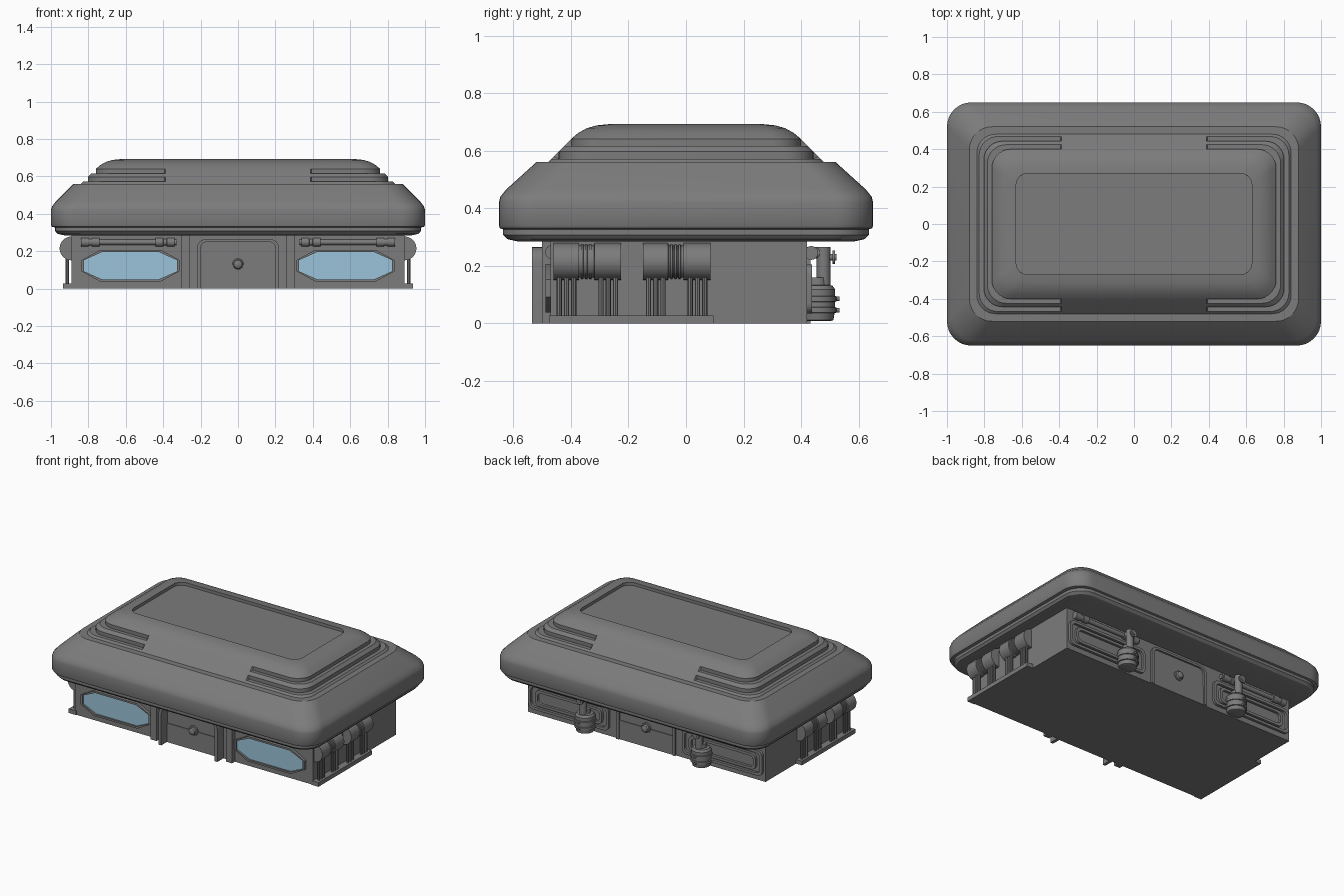
import bpy, bmesh, math
from mathutils import Vector

if "Cube" in bpy.data.objects:
    bpy.data.objects.remove(bpy.data.objects["Cube"])


def material(name, rgb):
    m = bpy.data.materials.new(name)
    m.diffuse_color = (*rgb, 1)
    m.use_nodes = True
    m.node_tree.nodes["Principled BSDF"].inputs["Base Color"].default_value = m.diffuse_color
    return m


GREY = material("grey_metal", (0.2, 0.2, 0.2))
BLUE = material("window_blue", (0.33, 0.55, 0.70))


def finish(name, bm, mat=GREY):
    bmesh.ops.recalc_face_normals(bm, faces=bm.faces)
    me = bpy.data.meshes.new(name)
    bm.to_mesh(me)
    bm.free()
    me.materials.append(mat)
    ob = bpy.data.objects.new(name, me)
    bpy.context.collection.objects.link(ob)
    return ob


def loft(name, rings, mat=GREY, caps=True, closed=True, loop=False):
    """Skin rings of equal point count; loop joins the last ring to the first."""
    bm = bmesh.new()
    vs = [[bm.verts.new(p) for p in r] for r in rings]
    n = len(vs[0])
    pairs = list(zip(vs, vs[1:])) + ([(vs[-1], vs[0])] if loop else [])
    for a, b in pairs:
        for i in range(n if closed else n - 1):
            j = (i + 1) % n
            bm.faces.new((a[i], a[j], b[j], b[i]))
    if caps and not loop:
        bm.faces.new(vs[0])
        bm.faces.new(vs[-1])
    if not closed:
        for i in (0, n - 1):
            bm.faces.new([r[i] for r in vs])
    return finish(name, bm, mat)


def box(name, x0, x1, y0, y1, z0, z1, mat=GREY):
    return loft(name, [[(x0, y0, z), (x1, y0, z), (x1, y1, z), (x0, y1, z)] for z in (z0, z1)], mat)


def lathe(name, origin, axis, profile, n=24):
    """Solid of revolution from (distance, radius) pairs along an axis."""
    q = Vector((0, 0, 1)).rotation_difference(Vector(axis))
    o = Vector(origin)
    return loft(name, [[o + q @ Vector((r * math.cos(math.tau * i / n), r * math.sin(math.tau * i / n), t))
                        for i in range(n)] for t, r in profile])


def rod(name, p0, p1, r, n=12):
    d = Vector(p1) - Vector(p0)
    return lathe(name, p0, d.normalized(), [(0, r), (d.length, r)], n)


def round_rect(hx, hy, r, n=8):
    """Rounded rectangle with extra points on the long sides where the grooves stop."""
    pts = []
    for k, (sx, sy) in enumerate([(1, 1), (-1, 1), (-1, -1), (1, -1)]):
        for i in range(n + 1):
            a = math.pi / 2 * (k + i / n)
            pts.append((sx * (hx - r) + r * math.cos(a), sy * (hy - r) + r * math.sin(a)))
        if k in (0, 2):
            pts += [(sx * x, sy * hy) for x in (0.393, 0.387, -0.387, -0.393)]
    return pts


def frame(name, outer, inner, y0, y1, closed=True):
    """Raised frame between two outlines in x/z."""
    rings = [[(x, y, z) for x, z in o] for o, y in ((outer, y0), (outer, y1), (inner, y1), (inner, y0))]
    return loft(name, rings, closed=closed, loop=True)


# Roof: lower rim, sloped shoulder and ledge
rings = []
for hx, hy, r, z in [(.93, .585, .10, .285), (.965, .62, .12, .293), (.978, .635, .13, .308),
                     (.978, .635, .13, .327), (.995, .647, .13, .331), (1, .65, .13, .342),
                     (1, .65, .13, .42), (.994, .645, .13, .44), (.975, .625, .13, .465),
                     (.88, .52, .12, .56), (.84, .48, .10, .56)]:
    rings.append([(x, y, z) for x, y in round_rect(hx, hy, r)])
# Roof: stepped upper slope, left plain at the middle of front and back
for ins, z, plain_ins, plain_z in [(.012, .572, .012, .572), (.037, .572, .02, .58), (.037, .597, .037, .597),
                                   (.056, .616, .056, .616), (.08, .616, .065, .625), (.08, .64, .08, .64)]:
    cut = round_rect(.84 - ins, .48 - ins, .10)
    plain = round_rect(.84 - plain_ins, .48 - plain_ins, .10)
    rings.append([(c[0], c[1], z) if abs(c[0]) > .39 else (p[0], p[1], plain_z) for c, p in zip(cut, plain)])
# Roof: rounded crown with sunken top panel
for ins, r, z in [(.105, .09, .661), (.135, .08, .678), (.17, .07, .688), (.21, .06, .692), (.2101, .06, .672)]:
    rings.append([(x, y, z) for x, y in round_rect(.84 - ins, .48 - ins, r)])
loft("roof", rings)

# Main body
box("body", -.89, .89, -.47, .42, 0, .29)


def arch(h, top, r, n=6):
    pts = [(-h, 0)]
    for k, cx in ((0, -h + r), (1, h - r)):
        for i in range(n + 1):
            a = math.pi - math.pi / 2 * (k + i / n)
            pts.append((cx + r * math.cos(a), top - r + r * math.sin(a)))
    return pts + [(h, 0)]


# Front and back doors with arched frames and knobs
for side, wall, out in (("front", -.47, -.535), ("back", .42, .432)):
    s = -1 if side == "front" else 1
    frame(side + "_door_arch", arch(.22, .265, .05), arch(.2, .25, .035), wall - s * .01, out, closed=False)
    ya, yb = sorted((wall - s * .01, wall + s * .005))
    box(side + "_door_lower_panel", -.2, .2, ya, yb, 0, .128)
    lathe(side + "_door_knob", (0, wall, .13), (0, s, 0),
          [(0, .033), (.012, .033), (.014, .026), (.026, .022), (.033, .01)], 16)


def hexagon(cx, hw, z0, z1, ch):
    m = (z1 - z0) / 2 - .035
    c = (z0 + z1) / 2
    return [(cx - hw + ch, z0), (cx + hw - ch, z0), (cx + hw, c - .03), (cx + hw, c + .03),
            (cx + hw - ch, z1), (cx - hw + ch, z1), (cx - hw, c + .03), (cx - hw, c - .03)]


for s in (-1, 1):
    side = "left" if s < 0 else "right"
    # Front pilaster
    a, b = sorted((s * .26, s * .305))
    box(side + "_pilaster", a, b, -.5, -.46, 0, .29)

    # Front window: frame and glass
    cx = s * .575
    frame(side + "_window_frame", hexagon(cx, .262, .038, .207, .10), hexagon(cx, .248, .05, .195, .095), -.465, -.488)
    glass = hexagon(cx, .25, .048, .197, .095)
    loft(side + "_window_glass", [[(x, y, z) for x, z in glass] for y in (-.468, -.476)], BLUE)

    # Bars with end clamps above the front windows and along the back
    for face, y, z in (("front", -.465, .248), ("back", .435, .245)):
        rod(f"{side}_{face}_bar", (s * .33, y, z), (s * .83, y, z), .015)
        for k, x in enumerate((.39, .79)):
            lathe(f"{side}_{face}_clamp_{k}", (s * x - .05, y, z), (1, 0, 0),
                  [(0, .024), (.04, .024), (.041, .019), (.059, .019), (.06, .024), (.1, .024)], 16)

    # Back wall: nested pipe loops
    for k, (hw, hz) in enumerate(((.3, .085), (.25, .055))):
        outer = [(cx + x, .12 + z) for x, z in round_rect(hw, hz, .035)[:9]]
        corners = []
        for qx, qz, q in ((1, 1, 0), (-1, 1, 1), (-1, -1, 2), (1, -1, 3)):
            for i in range(7):
                ang = math.pi / 2 * (q + i / 6)
                corners.append((cx + qx * (hw - .035) + .035 * math.cos(ang),
                                .12 + qz * (hz - .035) + .035 * math.sin(ang)))
        inner = [(cx + (x - cx) * (1 - .018 / hw), .12 + (z - .12) * (1 - .018 / hz)) for x, z in corners]
        frame(f"{side}_back_pipe_loop_{k}", corners, inner, .415, .437)

    # Back pot with neck, pipe and valve
    px = s * .435
    lathe(side + "_pot", (px, .456, 0), (0, 0, 1),
          [(.008, .045), (.012, .056), (.036, .06), (.038, .067), (.055, .067), (.057, .062), (.075, .062),
           (.077, .067), (.094, .067), (.096, .062), (.118, .062), (.132, .052), (.134, .034), (.16, .032)])
    rod(side + "_pot_pipe", (px, .478, .13), (px, .478, .265), .024, 16)
    rod(side + "_pot_elbow", (px, .41, .245), (px, .485, .245), .02, 16)
    rod(side + "_valve_stem", (px, .478, .23), (px, .522, .23), .012)
    rod(side + "_valve_wheel", (px, .508, .23), (px, .518, .23), .024, 16)
    for z in (.046, .086):
        rod(f"{side}_pot_bolt", (px, .50, z), (px, .533, z), .008)

    # Side skirting strip, tanks and rods below them
    a, b = sorted((s * .88, s * .935))
    box(side + "_skirting", a, b, -.475, .095, 0, .028)
    for k, y in enumerate((-.46, -.15)):
        prof = [(0, .064), (.088, .064), (.089, .056)]
        for t in (.095, .109, .123):
            prof += [(t, .056), (t + .001, .06), (t + .008, .06), (t + .009, .056)]
        prof += [(.141, .056), (.142, .064), (.235, .064)]
        lathe(f"{side}_tank_{k}", (s * .89, y, .215), (0, 1, 0), prof)
        for j, dy in enumerate((.02, .045, .07, .165, .19, .215)):
            rod(f"{side}_tank_rod_{k}_{j}", (s * .913, y + dy, .02), (s * .913, y + dy, .2), .009, 8)

# Smooth shading with sharp edges kept
for ob in bpy.data.objects:
    ob.select_set(True)
    bpy.context.view_layer.objects.active = ob
bpy.ops.object.shade_smooth_by_angle(angle=math.radians(32))
